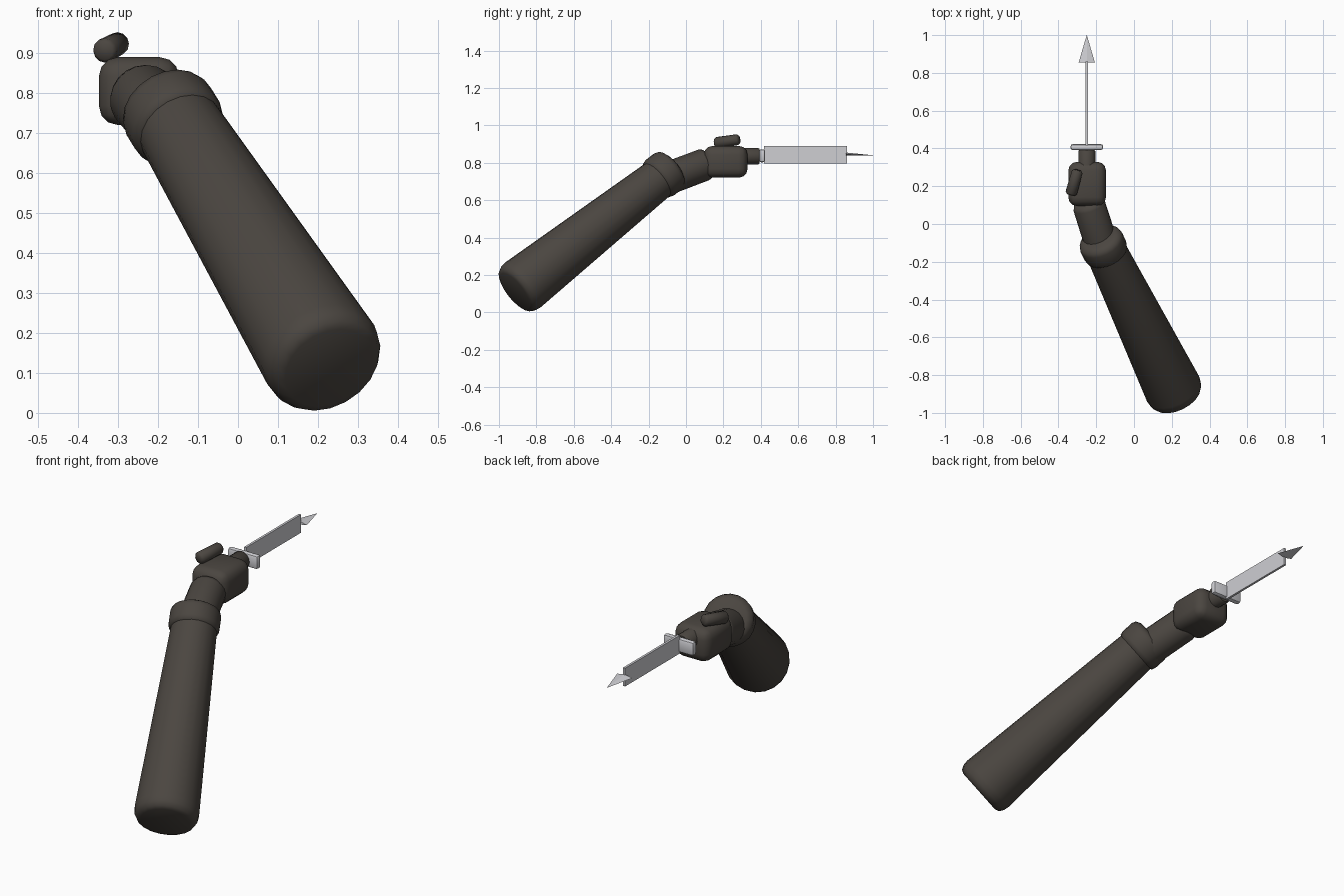
import bpy, bmesh, math
from mathutils import Vector, Matrix

if "Cube" in bpy.data.objects:
    bpy.data.objects.remove(bpy.data.objects["Cube"])


def material(name, color):
    m = bpy.data.materials.new(name)
    m.use_nodes = True
    m.diffuse_color = color
    m.node_tree.nodes["Principled BSDF"].inputs["Base Color"].default_value = color
    return m


DARK = material("dark brown", (0.07, 0.061, 0.052, 1))
STEEL = material("pale steel", (0.62, 0.62, 0.65, 1))


def finish(name, bm, mat, smooth=35):
    bmesh.ops.recalc_face_normals(bm, faces=bm.faces)
    mesh = bpy.data.meshes.new(name)
    bm.to_mesh(mesh)
    bm.free()
    obj = bpy.data.objects.new(name, mesh)
    bpy.context.collection.objects.link(obj)
    mesh.materials.append(mat)
    bpy.ops.object.select_all(action="DESELECT")
    obj.select_set(True)
    bpy.context.view_layer.objects.active = obj
    bpy.ops.object.shade_smooth_by_angle(angle=math.radians(smooth))
    return obj


def lathe(name, start, end, profile, mat, sides=20):
    """Closed round part; profile holds (fraction along the axis, radius)."""
    a, b = Vector(start), Vector(end)
    turn = (b - a).to_track_quat("Z", "Y")
    bm = bmesh.new()
    rings = []
    for t, r in profile:
        ring = []
        for i in range(sides):
            ang = math.tau * i / sides
            p = Vector((r * math.cos(ang), r * math.sin(ang), 0))
            ring.append(bm.verts.new(a.lerp(b, t) + turn @ p))
        rings.append(ring)
    for low, high in zip(rings, rings[1:]):
        for i in range(sides):
            j = (i + 1) % sides
            bm.faces.new((low[i], low[j], high[j], high[i]))
    bm.faces.new(rings[0])
    bm.faces.new(rings[-1])
    return finish(name, bm, mat, 50)


def box(name, center, size, mat, bevel=0, segments=3):
    bm = bmesh.new()
    bmesh.ops.create_cube(bm, size=1)
    bmesh.ops.transform(bm, verts=bm.verts,
                        matrix=Matrix.Translation(center) @ Matrix.Diagonal((*size, 1)))
    if bevel:
        bmesh.ops.bevel(bm, geom=bm.edges[:], offset=bevel, segments=segments,
                        profile=0.5, affect="EDGES")
    return finish(name, bm, mat)


# Sleeve and cuff share one axis
elbow, wrist = (0.22, -0.90, 0.125), (-0.16, -0.12, 0.735)
lathe("forearm", elbow, wrist,
      [(-0.02, 0.118), (-0.012, 0.137), (0.008, 0.149), (0.035, 0.153), (1, 0.107)], DARK)
lathe("cuff", (-0.145, -0.155, 0.708), (-0.18, -0.083, 0.765),
      [(-0.1, 0.10), (0, 0.115), (0.2, 0.121), (0.8, 0.121), (1, 0.115), (1.15, 0.09)], DARK)

# Wrist and hand
lathe("wrist", (-0.175, -0.10, 0.715), (-0.245, 0.12, 0.798),
      [(0, 0.088), (0.88, 0.087), (0.96, 0.08), (1, 0.06)], DARK)
box("fist", (-0.248, 0.212, 0.805), (0.20, 0.235, 0.17), DARK, 0.048)
lathe("thumb", (-0.335, 0.155, 0.905), (-0.298, 0.285, 0.925),
      [(0, 0.022), (0.07, 0.031), (0.93, 0.029), (1, 0.020)], DARK, 12)

# Knife
lathe("handle", (-0.25, 0.27, 0.835), (-0.25, 0.392, 0.835),
      [(0, 0.045), (0.95, 0.045), (1, 0.04)], DARK, 16)
box("guard", (-0.25, 0.407, 0.837), (0.172, 0.032, 0.07), STEEL, 0.012, 2)
box("blade", (-0.25, 0.638, 0.842), (0.012, 0.444, 0.094), STEEL)
tip = lathe("blade_tip", (0, 0.855, 0), (0, 1, 0), [(0, 0.043), (1, 0.0005)], STEEL, 4)
for v in tip.data.vertices:
    v.co.z = 0.846 + v.co.z * 0.2 - 0.006 * (v.co.y - 0.855) / 0.145
    v.co.x -= 0.25
